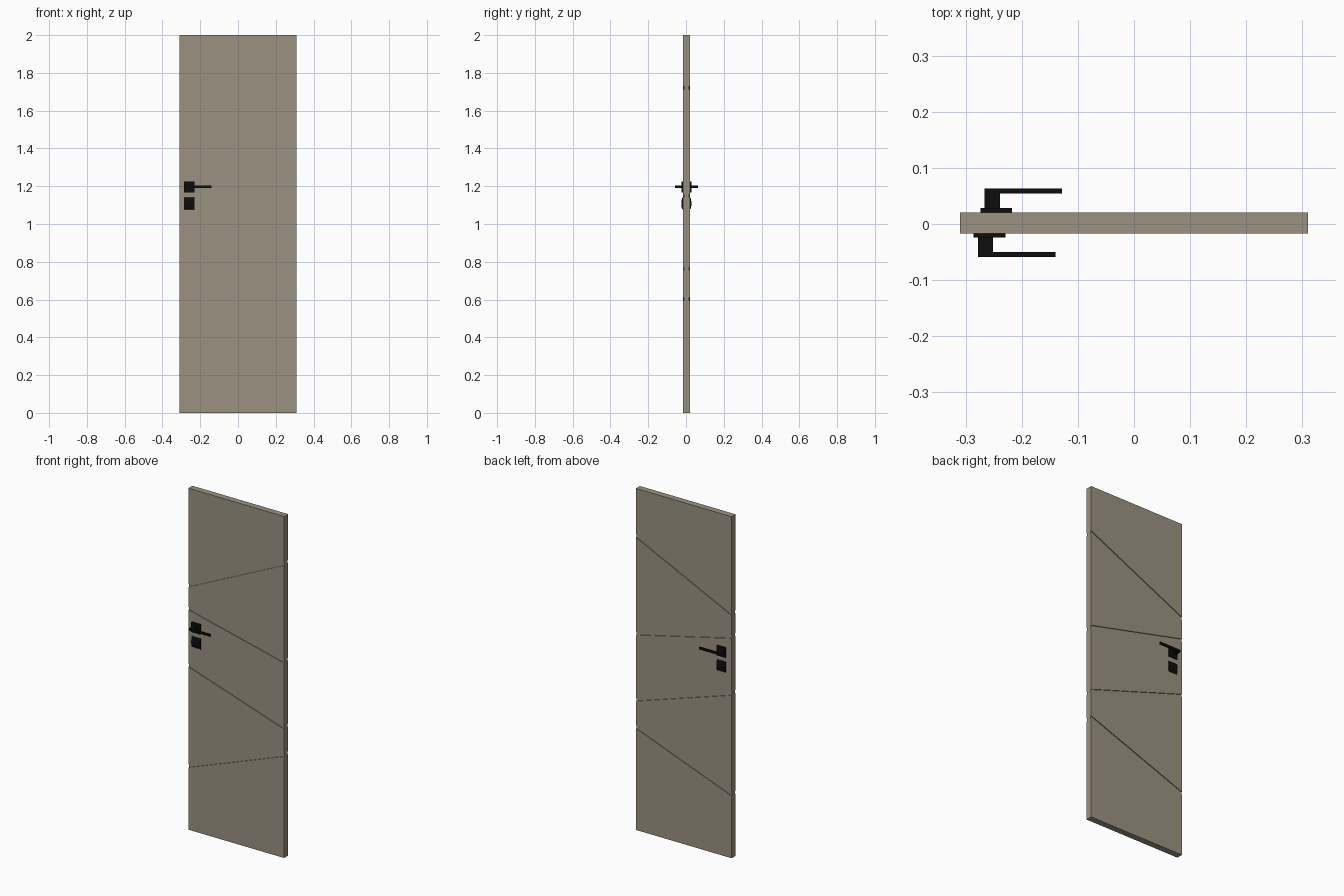
import bpy, bmesh, math

if "Cube" in bpy.data.objects:
    bpy.data.objects.remove(bpy.data.objects["Cube"])


def material(name, rgb):
    m = bpy.data.materials.new(name)
    m.diffuse_color = (*rgb, 1)
    m.use_nodes = True
    m.node_tree.nodes["Principled BSDF"].inputs["Base Color"].default_value = m.diffuse_color
    return m


TAUPE = material("taupe_paint", (0.33, 0.285, 0.22))
BLACK = material("black_metal", (0.004, 0.004, 0.004))


def finish(bm, name, mat):
    bmesh.ops.recalc_face_normals(bm, faces=bm.faces)
    me = bpy.data.meshes.new(name)
    bm.to_mesh(me)
    bm.free()
    ob = bpy.data.objects.new(name, me)
    me.materials.append(mat)
    bpy.context.collection.objects.link(ob)
    return ob


def loft(name, left, right, x0, x1, mat):
    """Solid between two (y, z) profiles placed at x0 and x1."""
    bm = bmesh.new()
    a = [bm.verts.new((x0, y, z)) for y, z in left]
    b = [bm.verts.new((x1, y, z)) for y, z in right]
    n = len(a)
    bm.faces.new(a)
    bm.faces.new(b)
    for i in range(n):
        j = (i + 1) % n
        bm.faces.new((a[i], a[j], b[j], b[i]))
    return finish(bm, name, mat)


def box(name, x, y, z, mat):
    prof = [(y[0], z[0]), (y[1], z[0]), (y[1], z[1]), (y[0], z[1])]
    return loft(name, prof, prof, x[0], x[1], mat)


# Door slab with slanted grooves on both faces
Y0, Y1, HALF_W, DEPTH, GROOVE = -0.0165, 0.0205, 0.31, 0.005, 0.009
GROOVES = [(0.373, 0.603), (0.963, 0.763), (1.297, 1.15), (1.43, 1.722)]


def door_profile(side):
    front, back = [(Y0, 0)], [(Y1, 0)]
    for g in GROOVES:
        lo, hi = g[side] - GROOVE, g[side] + GROOVE
        front += [(Y0, lo), (Y0 + DEPTH, lo), (Y0 + DEPTH, hi), (Y0, hi)]
        back += [(Y1, lo), (Y1 - DEPTH, lo), (Y1 - DEPTH, hi), (Y1, hi)]
    front.append((Y0, 2))
    back.append((Y1, 2))
    return front + back[::-1]


loft("door_slab", door_profile(0), door_profile(1), -HALF_W, HALF_W, TAUPE)

# Handle sets: lever with square rose, and domed lock plate below
for label, face, s, x in (("front", Y0, -1, -0.286), ("back", Y1, 1, -0.274)):
    def out(d):
        return face + s * d
    box(label + "_rose", (x, x + 0.057), (out(-0.002), out(0.008)), (1.167, 1.225), BLACK)
    box(label + "_lever_neck", (x + 0.008, x + 0.035), (out(0.006), out(0.0425)),
        (1.191, 1.204), BLACK)
    box(label + "_lever", (x + 0.034, x + 0.146), (out(0.0335), out(0.0425)),
        (1.191, 1.204), BLACK)
    arc = [(out(0.001 + 0.007 * math.sin(math.pi * i / 10)),
            1.109 - 0.0315 * math.cos(math.pi * i / 10)) for i in range(11)]
    prof = [(out(-0.002), 1.0775)] + arc + [(out(-0.002), 1.1405)]
    loft(label + "_lock_plate", prof, prof, x, x + 0.057, BLACK)
